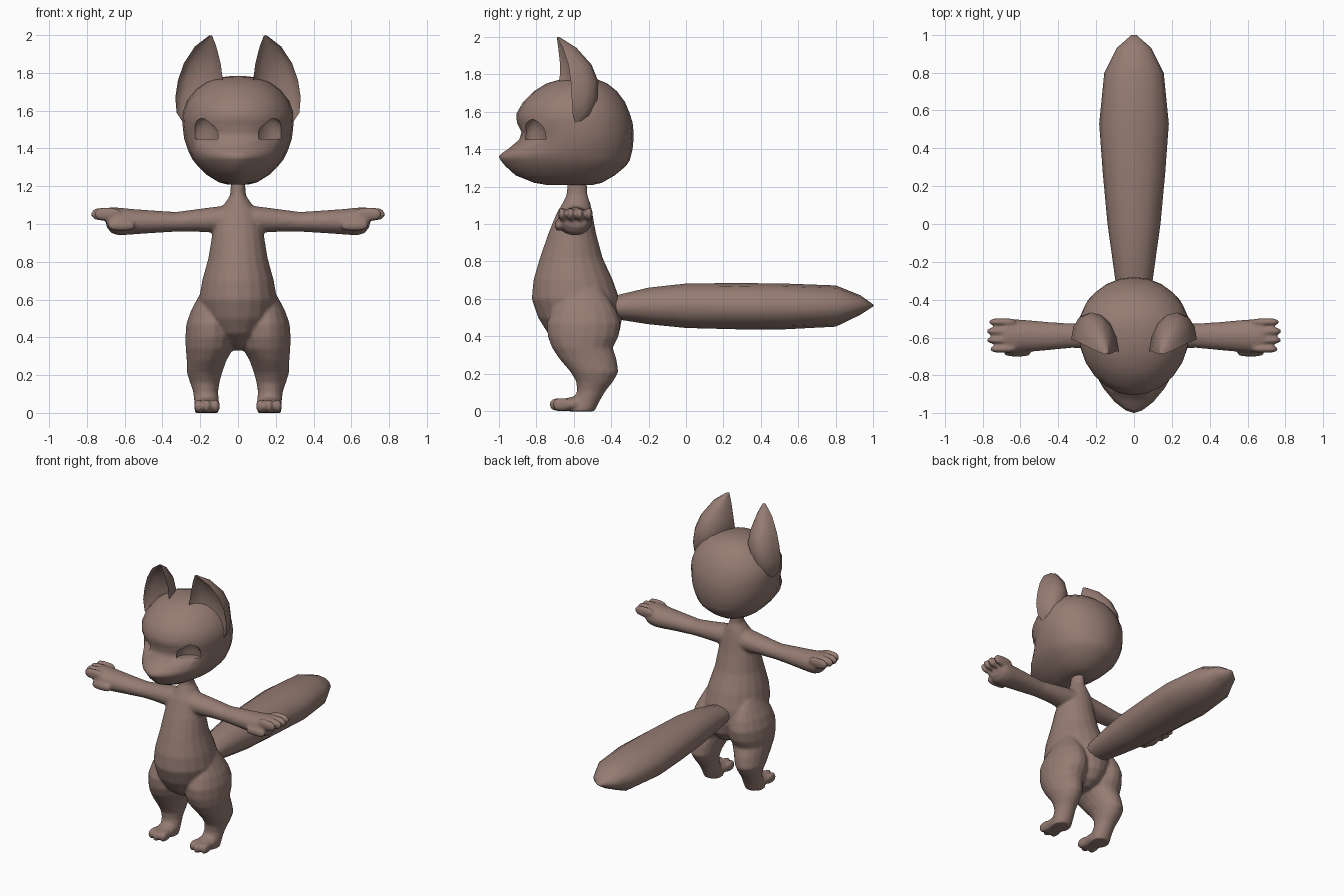
import bpy, bmesh, math
from mathutils import Matrix, Vector

if "Cube" in bpy.data.objects:
    bpy.data.objects.remove(bpy.data.objects["Cube"])

fur = bpy.data.materials.new("brown_fur")
fur.diffuse_color = (.30, .20, .17, 1)
fur.use_nodes = True
fur.node_tree.nodes["Principled BSDF"].inputs["Base Color"].default_value = fur.diffuse_color


def ring(axis, t, a0, a1, b0, b1, n=18, mid=None, p=1.0):
    """Oval across an axis, spanning a0..a1 and b0..b1; p > 1 points its lower-b side."""
    mid = (b0 + b1) / 2 if mid is None else mid
    pts = []
    for i in range(n):
        ang = 2 * math.pi * i / n
        c, s = math.cos(ang), math.sin(ang)
        if s < 0:
            c = math.copysign(abs(c) ** p, c)
        a = (a0 + a1) / 2 + (a1 - a0) / 2 * c
        b = mid + s * ((b1 - mid) if s > 0 else (mid - b0))
        pts.append({'x': (t, a, b), 'y': (a, t, b), 'z': (a, b, t)}[axis])
    return pts


def build(name, lofts, mirrored=()):
    """Skin each list of rings into a capped tube; the mirrored ones are also built on -x."""
    flip = [[[(-p[0], p[1], p[2]) for p in r] for r in rings] for rings in mirrored]
    bm = bmesh.new()
    for rings in list(lofts) + list(mirrored) + flip:
        vs = [[bm.verts.new(p) for p in r] for r in rings]
        n = len(vs[0])
        for lo, hi in zip(vs, vs[1:]):
            for i in range(n):
                j = (i + 1) % n
                bm.faces.new((lo[i], lo[j], hi[j], hi[i]))
        bm.faces.new(vs[0])
        bm.faces.new(vs[-1])
    bmesh.ops.recalc_face_normals(bm, faces=bm.faces)
    me = bpy.data.meshes.new(name)
    bm.to_mesh(me)
    bm.free()
    me.materials.append(fur)
    ob = bpy.data.objects.new(name, me)
    bpy.context.collection.objects.link(ob)
    return ob


def activate(ob):
    bpy.ops.object.select_all(action='DESELECT')
    bpy.context.view_layer.objects.active = ob
    ob.select_set(True)


def smooth(ob, angle=60):
    activate(ob)
    bpy.ops.object.shade_smooth_by_angle(angle=math.radians(angle))


def digit(axis, t0, t1, a, b, ra, rb, n=10):
    """Rounded finger or toe from t0 to its tip t1."""
    d = t1 - t0
    return [ring(axis, t0 + d * f, a - ra * k, a + ra * k, b - rb * k, b + rb * k, n)
            for f, k in ((0, .7), (.25, .95), (.6, 1), (.85, .85), (1, .4))]


# Head: height, front, back, half width, pointedness
head = [(1.208, -.74, -.50, .05, 1), (1.22, -.81, -.45, .10, 1), (1.26, -.91, -.38, .165, 1.1),
        (1.31, -.965, -.32, .215, 1.2), (1.34, -.99, -.30, .24, 1.3), (1.36, -1.0, -.295, .25, 1.3),
        (1.38, -.98, -.29, .26, 1.25), (1.40, -.95, -.285, .268, 1.2), (1.45, -.89, -.28, .285, 1.1),
        (1.49, -.878, -.28, .29, 1), (1.54, -.903, -.285, .295, 1), (1.59, -.905, -.30, .293, 1),
        (1.65, -.87, -.325, .272, 1), (1.71, -.81, -.37, .225, 1), (1.75, -.745, -.42, .17, 1),
        (1.775, -.66, -.48, .10, 1), (1.783, -.6, -.53, .04, 1)]
head_ob = build("head", [[ring('z', z, -w, w, f, b, 24, -.56, p) for z, f, b, w, p in head]])

# Eye sockets: half domes cut into the face
turn = Matrix.Translation((.168, -.80, 1.45)) @ Matrix.Rotation(math.radians(32), 4, 'Z')
dome = []
for k in range(6):
    a = math.radians(k * 17)
    r = ring('z', .12 * math.sin(a), -.085 * math.cos(a), .085 * math.cos(a),
             -.07 * math.cos(a), .055 * math.cos(a), 16)
    dome.append([turn @ Vector(p) for p in r])
cutter = build("eye_cutter", [], [dome])
cutter.hide_render = True
mod = head_ob.modifiers.new("sockets", 'BOOLEAN')
mod.operation = 'DIFFERENCE'
mod.object = cutter
mod.solver = 'EXACT'
activate(head_ob)
bpy.ops.object.modifier_apply(modifier=mod.name)
bpy.data.objects.remove(cutter)
smooth(head_ob, 75)

# Ears: cupped crescents: height, inner x, outer x, rim y, back y, rim slant
ear = []
for z, x0, x1, yr, yb, slant in [
        (1.52, .20, .28, -.60, -.54, .01), (1.59, .15, .325, -.625, -.50, .02),
        (1.67, .10, .332, -.64, -.475, .03), (1.76, .08, .318, -.645, -.47, .03),
        (1.85, .092, .287, -.65, -.505, .022), (1.94, .115, .228, -.67, -.585, .012),
        (1.998, .137, .153, -.69, -.675, 0)]:
    pts = []
    for i in range(14):
        c, s = math.cos(2 * math.pi * i / 14), math.sin(2 * math.pi * i / 14)
        cup = (yb - yr) * abs(s) * (1 if s > 0 else .4)
        pts.append(((x0 + x1) / 2 + (x1 - x0) / 2 * c, yr + slant * c + cup, z))
    ear.append(pts)
smooth(build("ears", [], [ear]))

# Torso and neck: height, front, back, half width
torso = [(1.23, -.63, -.53, .036), (1.15, -.64, -.525, .043), (1.11, -.66, -.51, .07),
         (1.06, -.69, -.50, .11), (.95, -.735, -.48, .136), (.82, -.78, -.445, .157),
         (.70, -.815, -.39, .19), (.60, -.824, -.355, .207), (.50, -.79, -.34, .19),
         (.42, -.74, -.355, .14), (.36, -.66, -.40, .08), (.33, -.58, -.46, .03)]

# Legs: height, inner x, outer x, front, back
leg = [(.66, .11, .185, -.64, -.46), (.60, .07, .218, -.68, -.41), (.54, .04, .25, -.718, -.372),
       (.47, .02, .274, -.744, -.348), (.40, .015, .279, -.74, -.358), (.34, .025, .277, -.717, -.39),
       (.28, .06, .272, -.677, -.37), (.21, .085, .27, -.617, -.36), (.16, .098, .254, -.587, -.388),
       (.11, .105, .237, -.582, -.428), (.06, .10, .232, -.60, -.458), (.0, .10, .23, -.62, -.488)]

# Feet: distance along y, inner x, outer x, bottom, top
foot = [(-.50, .11, .215, .0, .07), (-.58, .10, .228, .0, .085), (-.64, .095, .233, .0, .07),
        (-.68, .10, .23, .0, .06)]
toes = [digit('y', -.62, end, x, .036, .024, .037) for x, end in
        ((.119, -.71), (.164, -.728), (.209, -.71))]

# Arms and palms: distance along x, front, back, bottom, top
arm = [(.05, -.68, -.51, .95, 1.10), (.14, -.67, -.515, .955, 1.089), (.23, -.66, -.52, .959, 1.077),
       (.33, -.655, -.526, .959, 1.064), (.45, -.667, -.518, .952, 1.072), (.56, -.677, -.508, .944, 1.08),
       (.63, -.687, -.503, .939, 1.087), (.67, -.68, -.503, .951, 1.09), (.697, -.67, -.513, .985, 1.082)]

# Fingers, with the thumb last
fingers = [digit('x', .63, end, y, 1.052, .021, .037) for y, end in
           ((-.518, .766), (-.567, .778), (-.614, .776), (-.661, .759))]
fingers.append(digit('x', .55, .688, -.68, .992, .022, .03))

# Melt the limbs and torso into one smooth body
limbs = [[ring('z', z, *r) for z, *r in leg], [ring('y', y, *r) for y, *r in foot],
         [ring('x', x, *r) for x, *r in arm]]
body = build("body", [[ring('z', z, -w, w, f, b, 20) for z, f, b, w in torso]],
             limbs + toes + fingers)
activate(body)
mod = body.modifiers.new("melt", 'REMESH')
mod.mode = 'VOXEL'
mod.voxel_size = .009
bpy.ops.object.modifier_apply(modifier=mod.name)
mod = body.modifiers.new("soften", 'SMOOTH')
mod.factor = .5
mod.iterations = 5
bpy.ops.object.modifier_apply(modifier=mod.name)
if not body.data.materials:
    body.data.materials.append(fur)
bpy.ops.object.shade_smooth()

# Tail: distance along y, half width, bottom, top
tail = [(-.44, .075, .50, .60), (-.36, .09, .49, .622), (-.20, .112, .465, .66),
        (.0, .14, .445, .682), (.27, .165, .438, .685), (.53, .184, .438, .682),
        (.80, .157, .452, .672), (.93, .092, .515, .62), (1.0, .012, .56, .57)]
smooth(build("tail", [[ring('y', y, -w, w, b, t, 12) for y, w, b, t in tail]]))
